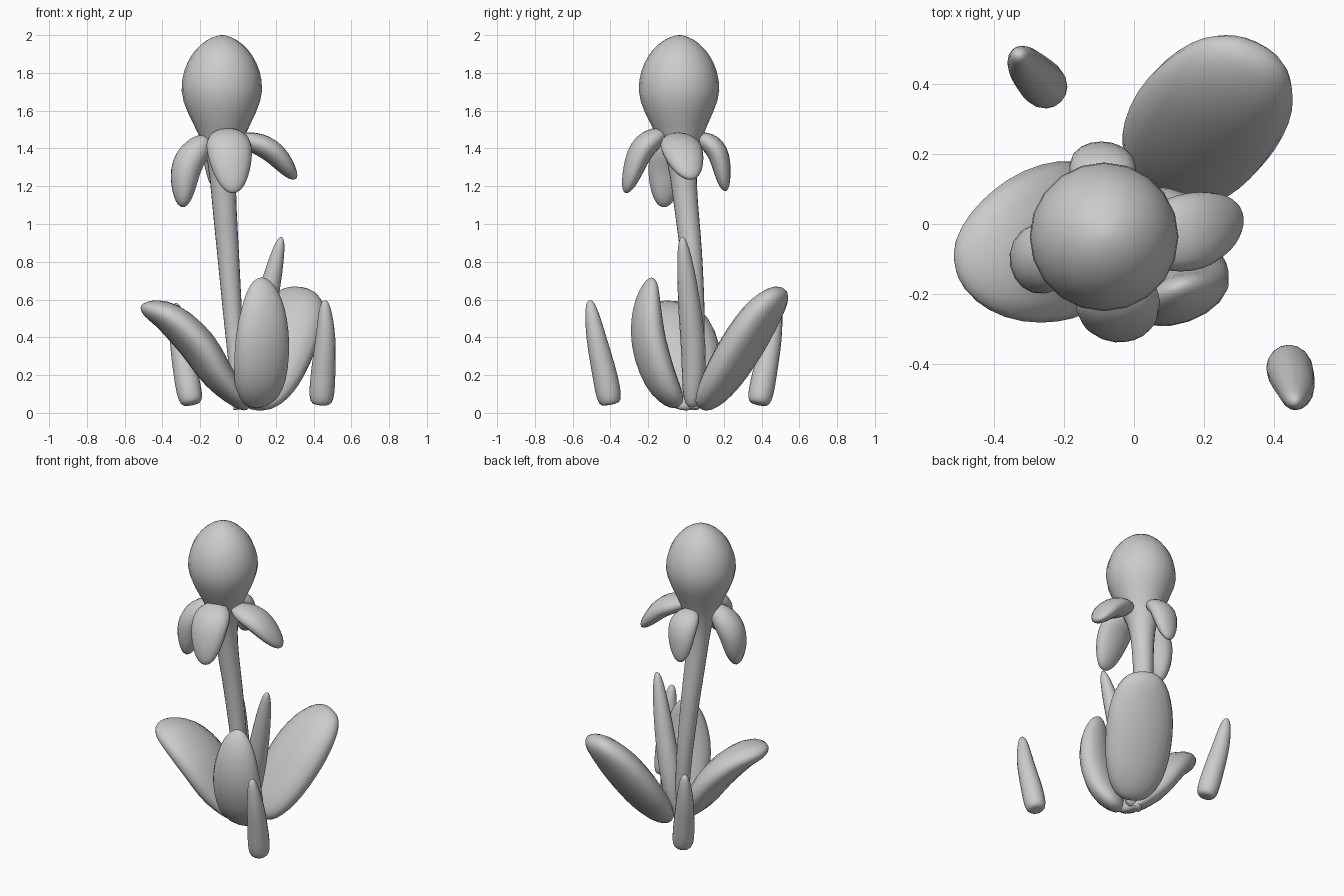
import bpy, bmesh, math
from mathutils import Vector

cube = bpy.data.objects.get("Cube")
if cube:
    bpy.data.objects.remove(cube)

grey = bpy.data.materials.new("plain grey")
grey.use_nodes = True
COLOUR = (0.6, 0.6, 0.6, 1)
grey.diffuse_color = COLOUR
grey.node_tree.nodes["Principled BSDF"].inputs["Base Color"].default_value = COLOUR


def spline(points, t):
    """Smooth curve through the points, t from 0 to 1."""
    p = [Vector(q) for q in points]
    p = [2 * p[0] - p[1]] + p + [2 * p[-1] - p[-2]]
    n = len(p) - 3
    i = min(int(t * n), n - 1)
    u = t * n - i
    a, b, c, d = p[i:i + 4]
    return 0.5 * (2 * b + (c - a) * u + (2 * a - 5 * b + 4 * c - d) * u ** 2
                  + (3 * b - a - 3 * c + d) * u ** 3)


def loft(name, path, across, size, rings=18, sides=16):
    """Oval rings along a path; size(t) gives half width and half thickness."""
    bm = bmesh.new()
    loops = []
    for k in range(rings + 1):
        t = (1 - math.cos(math.pi * k / rings)) / 2
        mid = spline(path, t)
        way = (spline(path, min(t + 0.01, 1)) - spline(path, max(t - 0.01, 0))).normalized()
        side = Vector(across)
        side = (side - way * side.dot(way)).normalized()
        up = way.cross(side)
        w, h = size(t)
        loops.append([bm.verts.new(mid + side * w * math.cos(a) + up * h * math.sin(a))
                      for a in (2 * math.pi * j / sides for j in range(sides))])
    for lo, hi in zip(loops, loops[1:]):
        for j in range(sides):
            k = (j + 1) % sides
            bm.faces.new((lo[j], lo[k], hi[k], hi[j]))
    bm.faces.new(loops[0][::-1])
    bm.faces.new(loops[-1])
    bmesh.ops.recalc_face_normals(bm, faces=bm.faces)
    mesh = bpy.data.meshes.new(name)
    bm.to_mesh(mesh)
    bm.free()
    mesh.materials.append(grey)
    mesh.shade_smooth()
    obj = bpy.data.objects.new(name, mesh)
    bpy.context.collection.objects.link(obj)


def blade(name, path, across, width, thick, peak=1.0, power=0.45):
    """Rounded leaf shape; low peak: widest near the base, low power: blunter ends."""
    def size(t):
        t = min(max(t, 0.0005), 0.9995)
        s = math.sin(math.pi * t ** peak) ** power
        return s * width / 2, s * thick / 2
    loft(name, path, across, size)


# Stem flowing into an egg shaped bud
def stalk_size(t):
    z = 0.02 + 1.98 * t
    if z > 1.72:
        r = 0.213 * max(1 - ((z - 1.72) / 0.28) ** 2, 0.0005) ** 0.58
    else:
        r = 0.038 + 0.047 * t + 0.135 * math.exp(-((1.72 - z) / 0.25) ** 2)
    return r, r
loft("stem_and_bud", [(0.015, 0.03, 0.02), (-0.02, 0.05, 0.42), (-0.05, 0.03, 0.81),
                      (-0.078, -0.01, 1.21), (-0.085, -0.035, 1.6), (-0.085, -0.035, 2.0)],
     (1, 0, 0), stalk_size, 40, 20)

# Drooping petals round the neck
blade("front_petal", [(-0.06, -0.11, 1.49), (-0.045, -0.235, 1.39), (-0.025, -0.32, 1.165)],
      (1, 0.1, 0), 0.24, 0.13, 0.9)
blade("back_petal", [(-0.09, 0.06, 1.47), (-0.09, 0.165, 1.38), (-0.1, 0.21, 1.175)],
      (1, 0, 0), 0.19, 0.11, 0.9)
blade("left_petal", [(0.0, -0.05, 1.46), (0.17, -0.02, 1.39), (0.305, 0.03, 1.24)],
      (-0.2, 1, 0), 0.22, 0.12, 0.9)
blade("right_petal", [(-0.16, -0.07, 1.46), (-0.268, -0.1, 1.31), (-0.295, -0.12, 1.09)],
      (-0.2, 1, 0), 0.2, 0.16, 0.9)

# Broad leaves at the foot
blade("right_leaf", [(0.05, 0.0, 0.02), (-0.1, -0.02, 0.19), (-0.22, -0.05, 0.365),
                     (-0.36, -0.09, 0.5), (-0.51, -0.12, 0.565)],
      (-0.15, 1, 0), 0.45, 0.19)
blade("back_leaf", [(0.1, 0.085, 0.025), (0.145, 0.19, 0.18), (0.21, 0.3, 0.36),
                    (0.28, 0.4, 0.52), (0.35, 0.5, 0.65)],
      (1, -0.3, 0), 0.43, 0.21, 1.0, 0.35)
blade("front_leaf", [(0.1, -0.04, 0.035), (0.118, -0.135, 0.18), (0.128, -0.195, 0.37),
                     (0.133, -0.205, 0.55), (0.125, -0.18, 0.715)],
      (1, 0.35, 0), 0.305, 0.17, 0.8)
blade("tall_leaf", [(0.04, 0.03, 0.03), (0.085, 0.04, 0.3), (0.155, 0.015, 0.6),
                    (0.23, -0.02, 0.93)],
      (0, 1, 0), 0.13, 0.13, 0.75, 0.4)

# Separate young shoots
blade("front_shoot", [(0.44, -0.4, 0.045), (0.45, -0.43, 0.2), (0.463, -0.475, 0.4),
                      (0.46, -0.51, 0.595)], (1, 0, 0), 0.133, 0.133, 0.45, 0.36)
blade("back_shoot", [(-0.245, 0.385, 0.045), (-0.275, 0.415, 0.2), (-0.31, 0.455, 0.4),
                     (-0.33, 0.485, 0.58)], (1, 0, 0), 0.133, 0.133, 0.45, 0.36)
